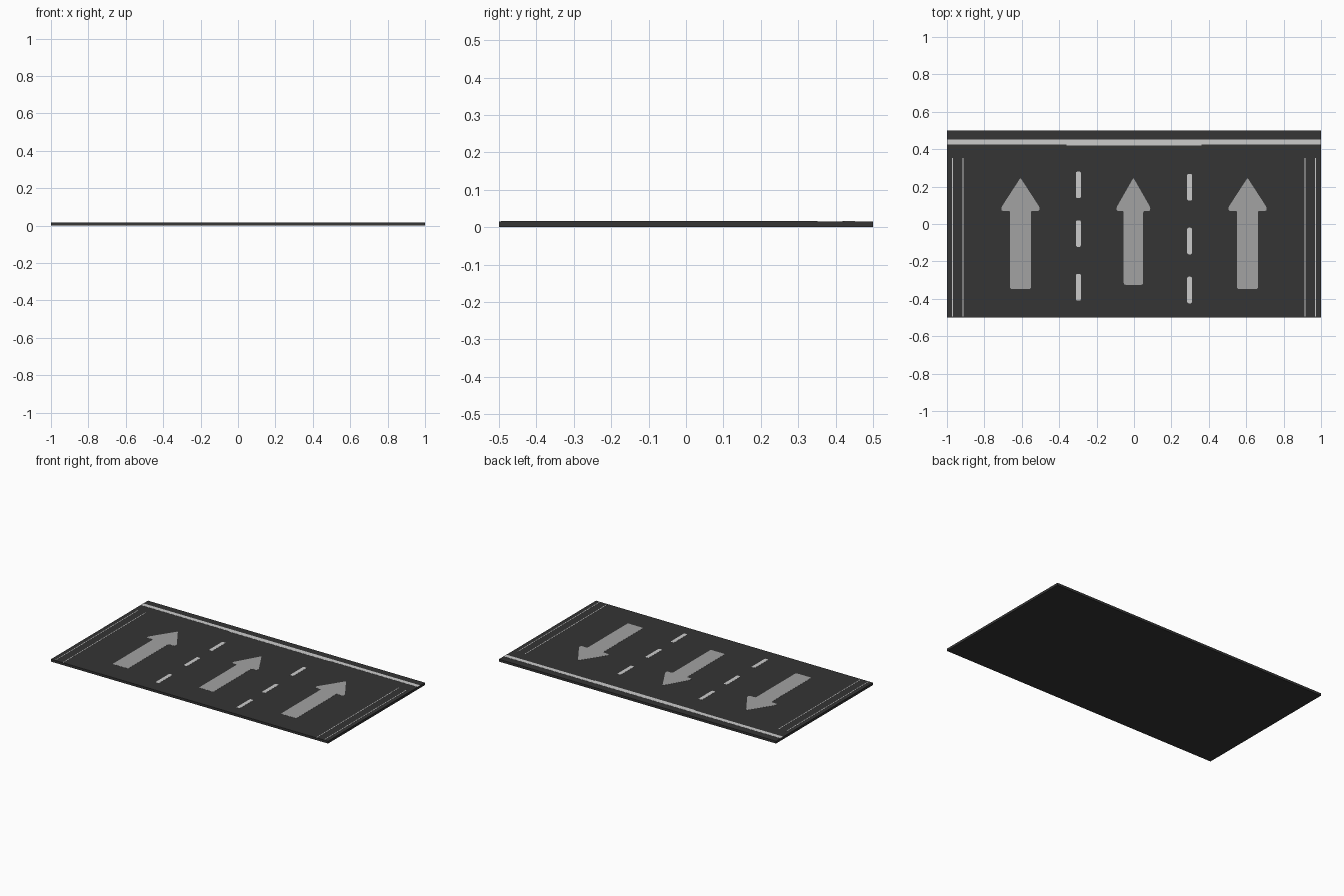
import bpy, bmesh
from mathutils import Vector

if "Cube" in bpy.data.objects:
    bpy.data.objects.remove(bpy.data.objects["Cube"])

TOP = 0.0155    # road surface height
PAINT = 0.0007  # paint thickness


def material(name, v):
    m = bpy.data.materials.new(name)
    m.diffuse_color = (v, v, v, 1)
    m.use_nodes = True
    m.node_tree.nodes["Principled BSDF"].inputs["Base Color"].default_value = m.diffuse_color
    return m


asphalt = material("asphalt_dark_grey", 0.035)
white = material("line_light_grey", 0.60)
grey = material("arrow_grey", 0.36)


def rounded(points, r, steps=3):
    """Round each corner of a closed outline with a short quadratic curve."""
    if r == 0:
        return points
    out = []
    n = len(points)
    for i in range(n):
        a, p, b = (Vector(points[(i + k) % n]) for k in (-1, 0, 1))
        s = p + (a - p).normalized() * r
        e = p + (b - p).normalized() * r
        for k in range(steps + 1):
            t = k / steps
            out.append(s * (1 - t) ** 2 + p * 2 * t * (1 - t) + e * t * t)
    return out


def plate(name, points, z0, z1, mat, r=0):
    """Extrude a counter-clockwise outline from z0 to z1."""
    bm = bmesh.new()
    face = bm.faces.new([bm.verts.new((p[0], p[1], z0)) for p in rounded(points, r)])
    ext = bmesh.ops.extrude_face_region(bm, geom=[face], use_keep_orig=True)
    bmesh.ops.translate(bm, vec=(0, 0, z1 - z0),
                        verts=[g for g in ext["geom"] if isinstance(g, bmesh.types.BMVert)])
    bmesh.ops.recalc_face_normals(bm, faces=bm.faces)
    mesh = bpy.data.meshes.new(name)
    bm.to_mesh(mesh)
    bm.free()
    mesh.materials.append(mat)
    bpy.context.collection.objects.link(bpy.data.objects.new(name, mesh))


def box(x0, x1, y0, y1):
    return [(x0, y0), (x1, y0), (x1, y1), (x0, y1)]


def paint(name, points, mat, r=0):
    plate(name, points, TOP, TOP + PAINT, mat, r)


# Road slab
plate("road_slab", box(-1, 1, -0.5, 0.5), 0, TOP, asphalt)

# Stop line, slightly wider across the middle lane
paint("stop_line", [(-1, 0.424), (-0.36, 0.424), (-0.36, 0.419), (0.36, 0.419),
                    (0.36, 0.424), (1, 0.424), (1, 0.452), (-1, 0.452)], white)

# Double edge lines on both sides
for x in (-0.97, -0.915, 0.915, 0.97):
    paint("edge_line", box(x - 0.0025, x + 0.0025, -0.495, 0.352), white)

# Lane dashes
for x, tops in ((-0.297, (0.28, 0.02, -0.267)), (0.297, (0.268, -0.02, -0.282))):
    for y in tops:
        paint("lane_dash", box(x - 0.0125, x + 0.0125, y - 0.142, y), white, 0.007)

# Lane arrows: centre x, half head width, half shaft width, tail y
for x, h, s, tail in ((-0.607, 0.102, 0.056, -0.347), (-0.003, 0.09, 0.052, -0.325),
                      (0.607, 0.102, 0.056, -0.347)):
    paint("lane_arrow", [(x - s, tail), (x + s, tail), (x + s, 0.07), (x + h, 0.07),
                         (x + h, 0.09), (x, 0.247), (x - h, 0.09), (x - h, 0.07),
                         (x - s, 0.07)], grey, 0.0095)
